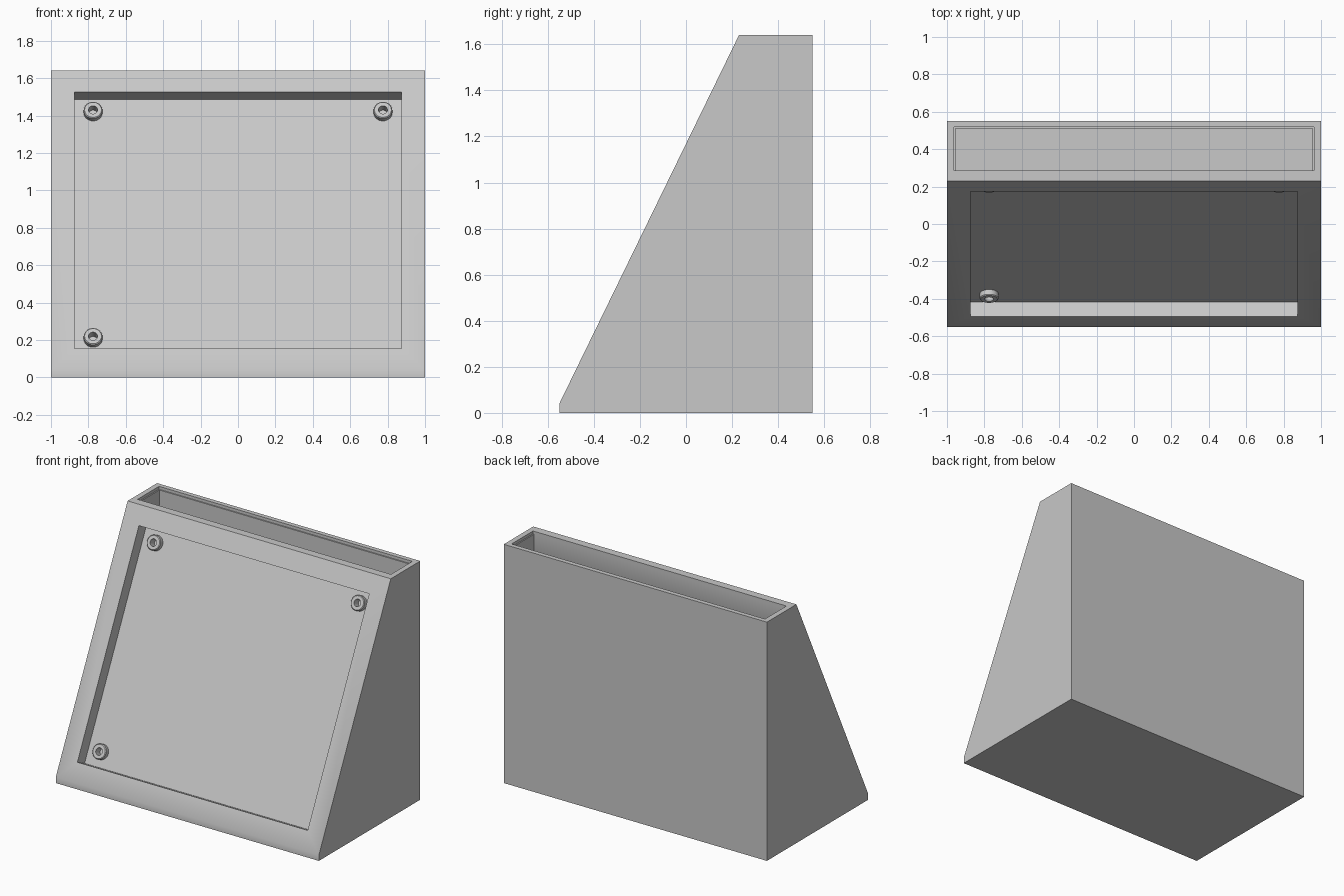
import bpy, bmesh, math
from mathutils import Matrix, Vector

default = bpy.data.objects.get("Cube")
if default:
    bpy.data.objects.remove(default, do_unlink=True)

gray = bpy.data.materials.new("light gray plastic")
gray.use_nodes = True
color = (0.58, 0.58, 0.58, 1)
gray.diffuse_color = color
gray.node_tree.nodes["Principled BSDF"].inputs["Base Color"].default_value = color

# Main dimensions
TOP, FOOT = 1.64, 0.04
FRONT, BACK, RIM = -0.55, 0.55, 0.23
RECESS, POST_HEIGHT, POST_R, HOLE_R = 0.087, 0.033, 0.05, 0.024

# Frame of the sloping front: x across, y up the slope, z outward
up = Vector((0, RIM - FRONT, TOP - FOOT)).normalized()
out = Vector((1, 0, 0)).cross(up)
slope = Matrix((Vector((1, 0, 0)), up, out)).transposed().to_4x4()
slope.translation = (0, FRONT, FOOT)


def finish(name, bm):
    bmesh.ops.recalc_face_normals(bm, faces=bm.faces)
    mesh = bpy.data.meshes.new(name)
    bm.to_mesh(mesh)
    bm.free()
    mesh.materials.append(gray)
    obj = bpy.data.objects.new(name, mesh)
    bpy.context.collection.objects.link(obj)
    return obj


def prism(name, profile, half):
    """Extrude a side (y, z) profile across the width."""
    bm = bmesh.new()
    face = bm.faces.new([bm.verts.new((-half, y, z)) for y, z in profile])
    ext = bmesh.ops.extrude_face_region(bm, geom=[face])["geom"]
    moved = [v for v in ext if isinstance(v, bmesh.types.BMVert)]
    bmesh.ops.translate(bm, verts=moved, vec=(2 * half, 0, 0))
    return finish(name, bm)


def block(name, x, y0, y1, z0, z1):
    return prism(name, [(y0, z0), (y1, z0), (y1, z1), (y0, z1)], x)


def lathe(name, profile, steps=32):
    """Spin a closed (radius, height) profile around z."""
    bm = bmesh.new()
    verts = [bm.verts.new((r, 0, z)) for r, z in profile]
    edges = [bm.edges.new((a, b)) for a, b in zip(verts, verts[1:] + verts[:1])]
    bmesh.ops.spin(bm, geom=verts + edges, cent=(0, 0, 0), axis=(0, 0, 1),
                   angle=math.tau, steps=steps, use_merge=True)
    bmesh.ops.remove_doubles(bm, verts=bm.verts, dist=0.0001)
    return finish(name, bm)


def select(obj):
    bpy.ops.object.select_all(action="DESELECT")
    obj.select_set(True)
    bpy.context.view_layer.objects.active = obj


def cut(target, cutter):
    cutter.hide_render = True
    select(target)
    mod = target.modifiers.new("cut", "BOOLEAN")
    mod.operation = "DIFFERENCE"
    mod.solver = "EXACT"
    mod.object = cutter
    bpy.ops.object.modifier_apply(modifier=mod.name)
    bpy.data.objects.remove(cutter, do_unlink=True)


# Wedge-shaped housing
housing = prism("housing", [(FRONT, 0), (FRONT, FOOT), (RIM, TOP),
                            (BACK, TOP), (BACK, 0)], 1)

# Hollow inside, narrow at the mouth and following the slope below
cut(housing, prism("cavity_cutter", [(-0.405, FOOT), (0.285, 1.455), (0.285, TOP + 0.1),
                                     (0.51, TOP + 0.1), (0.51, FOOT)], 0.955))

# Shallow step around the mouth
cut(housing, block("rim_step_cutter", 0.963, 0.285, 0.518, TOP - 0.02, TOP + 0.1))

# Recessed front panel, square to the slope
recess = block("recess_cutter", 0.875, 0.128, 1.652, -RECESS, 0.1)
recess.matrix_world = slope
cut(housing, recess)

# Three hollow screw posts standing on the recessed panel
places = {"upper_right_post": (-0.775, 1.573),
          "upper_left_post": (0.775, 1.573),
          "lower_right_post": (-0.775, 0.227)}
parts = [housing]
for name, (x, v) in places.items():
    spot = slope @ Matrix.Translation((x, v, -RECESS))
    drill = lathe("drill_cutter", [(0, -0.02), (HOLE_R, -0.02), (HOLE_R, 0.02), (0, 0.02)])
    drill.matrix_world = spot
    cut(housing, drill)
    post = lathe(name, [(HOLE_R, 0), (HOLE_R, POST_HEIGHT),
                        (POST_R - 0.005, POST_HEIGHT), (POST_R, POST_HEIGHT - 0.005),
                        (POST_R, 0)])
    post.matrix_world = spot
    parts.append(post)

for part in parts:
    select(part)
    bpy.ops.object.shade_smooth_by_angle(angle=math.radians(30))
